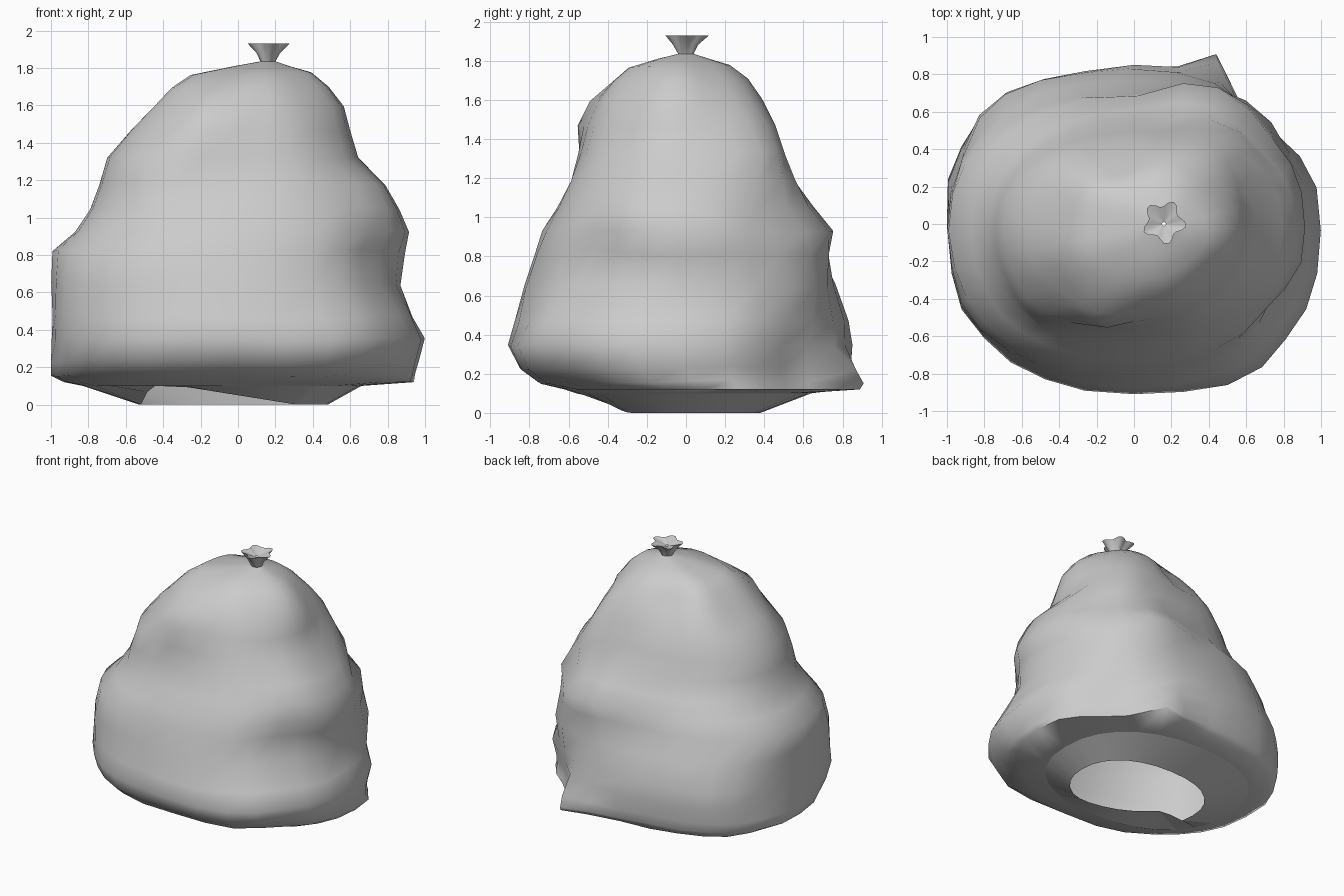
import bpy, bmesh, math
from mathutils import Vector, noise

if "Cube" in bpy.data.objects:
    bpy.data.objects.remove(bpy.data.objects["Cube"])

SEG = 28

# bag cross-sections: height, left, right, front, back
RINGS = [
    (.12, -.93, .94, -.62, .80),
    (.16, -1.0, .95, -.76, .82),
    (.23, -1.0, .97, -.85, .83),
    (.35, -1.0, 1.0, -.91, .84),
    (.47, -1.0, .94, -.87, .83),
    (.65, -1.0, .88, -.83, .77),
    (.82, -.98, .89, -.77, .70),
    (.93, -.87, .91, -.73, .69),
    (1.05, -.80, .87, -.66, .61),
    (1.18, -.75, .80, -.60, .56),
    (1.32, -.70, .64, -.56, .50),
    (1.47, -.58, .59, -.51, .45),
    (1.60, -.46, .55, -.44, .39),
    (1.70, -.36, .47, -.36, .32),
    (1.77, -.25, .39, -.28, .23),
    (1.81, -.02, .27, -.14, .12),
    (1.835, .12, .20, -.04, .04),
]
# underside lip and opening
LIP = (.10, -.83, .66, -.56, .64)
HOLE = (.00, -.53, .48, -.37, .38)
# gathered neck flare above the tie, folding back inside
KNOT = [
    (1.835, .12, .20, -.04, .04),
    (1.88, .10, .22, -.06, .06),
    (1.93, .06, .26, -.09, .11),
    (1.90, .15, .17, -.01, .01),
]
# local pushes: centre, reach, offset
PUSHES = [
    ((.42, .79, .13), .26, (.0, .17, .0)),        # pinched back corner
    ((.78, -.45, .75), .35, (-.06, .04, 0)),      # dent front right
    ((.6, -.78, .3), .35, (.03, -.03, 0)),        # full front right base
    ((-.2, -.44, 1.58), .3, (-.02, -.11, 0)),     # shoulder crease
    ((-.5, -.45, 1.25), .3, (-.04, -.04, 0)),     # full front left
    ((-.72, .55, .3), .35, (-.03, .05, 0)),       # full back left corner
    ((.7, .55, .28), .40, (-.08, -.07, 0)),       # tucked back right base
    ((.6, .5, .65), .35, (.05, .06, 0)),          # back right bulge
    ((.4, .6, .93), .38, (.01, .11, 0)),          # back fold
    ((.42, .33, 1.32), .38, (.08, .09, 0)),       # full back right shoulder
    ((-.1, .35, 1.65), .25, (.02, -.04, -.02)),   # valley behind the tie
]


def power(v, n):
    return math.copysign(abs(v) ** (2 / n), v)


def section(ring, n, star=0.0):
    z, l, r, f, b = ring
    cx, cy, rx, ry = (l + r) / 2, (f + b) / 2, (r - l) / 2, (b - f) / 2
    pts = []
    for i in range(SEG):
        a = math.tau * i / SEG
        k = 1 + star * math.cos(5 * a + .8)
        pts.append(Vector((cx + rx * k * power(math.cos(a), n),
                           cy + ry * k * power(math.sin(a), n), z)))
    return pts


def loft(name, loops, angle):
    bm = bmesh.new()
    rows = [[bm.verts.new(p) for p in loop] for loop in loops]
    for a, b in zip(rows, rows[1:]):
        for i in range(SEG):
            j = (i + 1) % SEG
            bm.faces.new((a[i], a[j], b[j], b[i]))
    mesh = bpy.data.meshes.new(name)
    bm.to_mesh(mesh)
    bm.free()
    ob = bpy.data.objects.new(name, mesh)
    bpy.context.collection.objects.link(ob)
    bpy.ops.object.select_all(action='DESELECT')
    ob.select_set(True)
    bpy.context.view_layer.objects.active = ob
    bpy.ops.object.shade_smooth_by_angle(angle=math.radians(angle))
    return ob


# sagging bag body, turned in under its base
lip = section(LIP, 2.25)
loops = [lip]
for ring in RINGS:
    z = ring[0]
    star = .04 * max(0, min(1, (z - 1.3) / .4)) if z < 1.83 else 0
    loop = section(ring, 2.25 if z < 1 else 2.1, star)
    for p in loop:
        if .15 < z < 1.8:
            out = Vector((p.x, p.y, 0)).normalized()
            p += out * .025 * noise.noise(p * 3.0)
            p.z += .02 * noise.noise(p * 2.0 + Vector((5, 3, 1)))
        for c, reach, off in PUSHES:
            d = (p - Vector(c)).length / reach
            if d < 1:
                p += Vector(off) * (1 - d * d) ** 2
        p.x = max(-1, min(1, p.x))
        p.y = max(-.91, min(.91, p.y))
    loops.append(loop)
loft("bag_body", loops, 85)

# faceted underside with an opening, its front-left edge lifted
hole = section(HOLE, 2.25)
for p in hole:
    if p.y < -.1:
        p.z = min(.11, max(0, .05 - .16 * p.x)) * min(1, (-.1 - p.y) / .12)
loft("bag_underside", [hole, lip], 8)

# flared knot
loft("bag_knot", [section(r, 2, s) for r, s in zip(KNOT, (0, .12, .2, 0))], 60)
